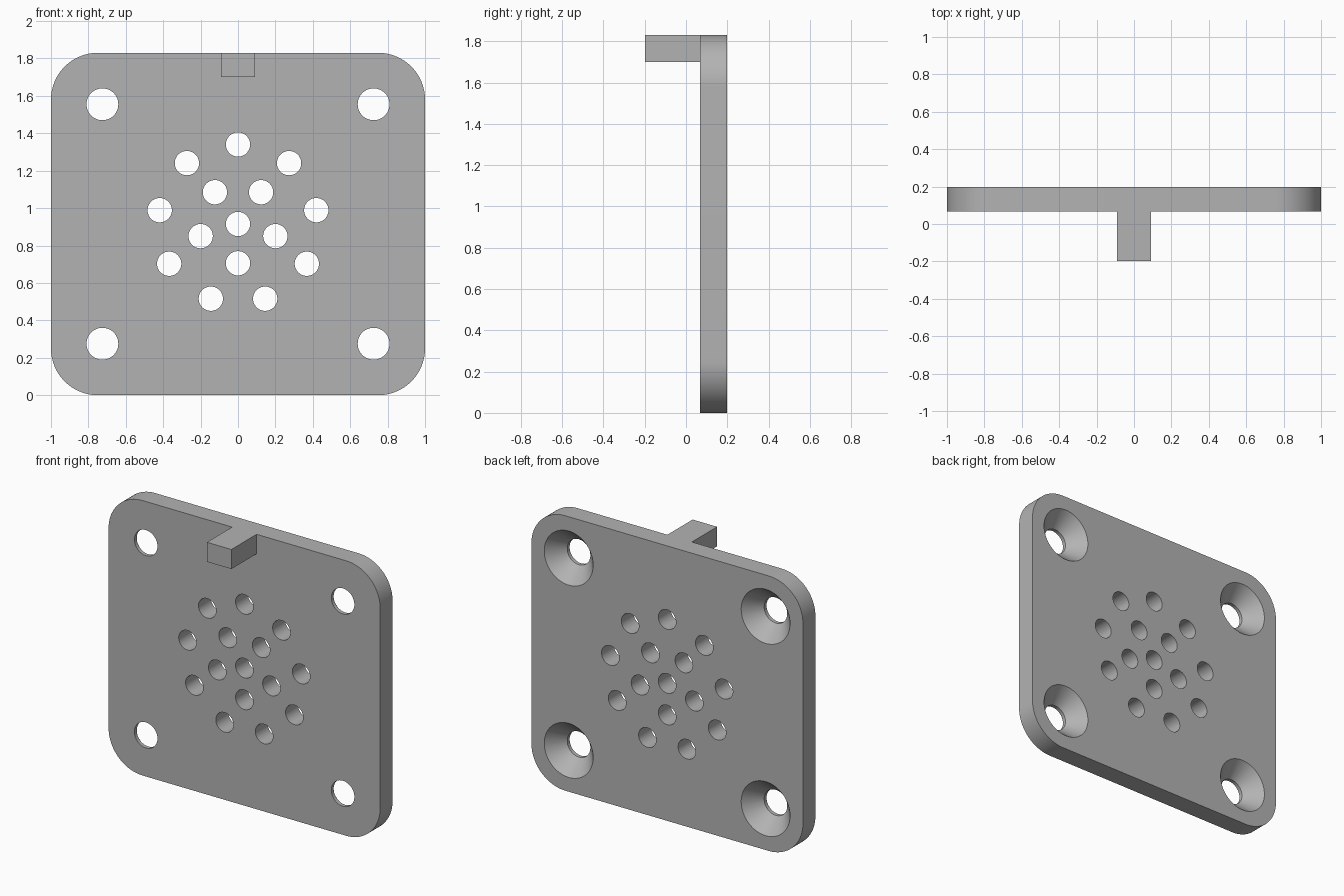
import bpy, bmesh, math
from mathutils import Matrix, Vector

if "Cube" in bpy.data.objects:
    bpy.data.objects.remove(bpy.data.objects["Cube"], do_unlink=True)

HEIGHT, FRONT, BACK, CORNER = 1.83, 0.067, 0.198, 0.25
MID = HEIGHT / 2

grey = bpy.data.materials.new("plain grey")
grey.use_nodes = True
colour = (0.45, 0.45, 0.45, 1)
grey.diffuse_color = colour
grey.node_tree.nodes["Principled BSDF"].inputs["Base Color"].default_value = colour


def make_object(name, bm):
    bmesh.ops.recalc_face_normals(bm, faces=bm.faces)
    mesh = bpy.data.meshes.new(name)
    bm.to_mesh(mesh)
    bm.free()
    mesh.materials.append(grey)
    obj = bpy.data.objects.new(name, mesh)
    bpy.context.collection.objects.link(obj)
    return obj


def add_hole(bm, x, z, r_front, r_back, y0, y1, segments=64):
    """Cylinder or cone along y, from y0 to y1."""
    place = Matrix.Translation((x, (y0 + y1) / 2, z)) @ Matrix.Rotation(-math.pi / 2, 4, "X")
    bmesh.ops.create_cone(bm, cap_ends=True, segments=segments, radius1=r_front,
                          radius2=r_back, depth=y1 - y0, matrix=place)


def apply_boolean(target, tool, operation):
    bpy.context.view_layer.objects.active = target
    mod = target.modifiers.new(operation, "BOOLEAN")
    mod.operation, mod.solver, mod.object = operation, "EXACT", tool
    bpy.ops.object.modifier_apply(modifier=mod.name)
    bpy.data.objects.remove(tool, do_unlink=True)


# Rounded plate
bm = bmesh.new()
outline = []
for i, (sx, sz) in enumerate([(1, 1), (-1, 1), (-1, -1), (1, -1)]):
    for k in range(25):
        a = math.radians(90 * (i + k / 24))
        outline.append(bm.verts.new((sx * (1 - CORNER) + CORNER * math.cos(a), FRONT,
                                     MID + sz * (MID - CORNER) + CORNER * math.sin(a))))
face = bm.faces.new(outline)
side = bmesh.ops.extrude_face_region(bm, geom=[face])["geom"]
bmesh.ops.translate(bm, vec=(0, BACK - FRONT, 0),
                    verts=[v for v in side if isinstance(v, bmesh.types.BMVert)])
plate = make_object("drilled_plate", bm)

# Tab at the top of the front
bm = bmesh.new()
size = Vector((0.18, 0.33, 0.13))
bmesh.ops.create_cube(bm, size=1, matrix=Matrix.Translation((0, -0.198 + size.y / 2, HEIGHT - size.z / 2))
                      @ Matrix.Diagonal((*size, 1)))
apply_boolean(plate, make_object("tab", bm), "UNION")

# Small holes: one in the middle, a ring of five and a ring of nine
bm = bmesh.new()
for count, radius, start in [(1, 0, 0), (5, 0.21, -90), (9, 0.425, 90)]:
    for i in range(count):
        a = math.radians(start + 360 * i / count)
        add_hole(bm, radius * math.cos(a), MID + radius * math.sin(a), 0.065, 0.065, 0, 0.3)
# Screw holes
corners = [(x, MID + dz) for x in (-0.725, 0.725) for dz in (-0.64, 0.64)]
for x, z in corners:
    add_hole(bm, x, z, 0.085, 0.085, 0, 0.3)
apply_boolean(plate, make_object("hole_cutter", bm), "DIFFERENCE")

# Countersinks from the back, continued past the surface at the same slope
bm = bmesh.new()
cone_start, cone_end = FRONT + 0.025, BACK + 0.02
slope = (0.18 - 0.085) / (BACK - cone_start)
for x, z in corners:
    add_hole(bm, x, z, 0.085, 0.085 + slope * (cone_end - cone_start), cone_start, cone_end)
apply_boolean(plate, make_object("countersink_cutter", bm), "DIFFERENCE")

# Smooth round walls, sharp rims
bpy.ops.object.select_all(action="DESELECT")
plate.select_set(True)
bpy.context.view_layer.objects.active = plate
bpy.ops.object.shade_smooth_by_angle(angle=math.radians(30))
